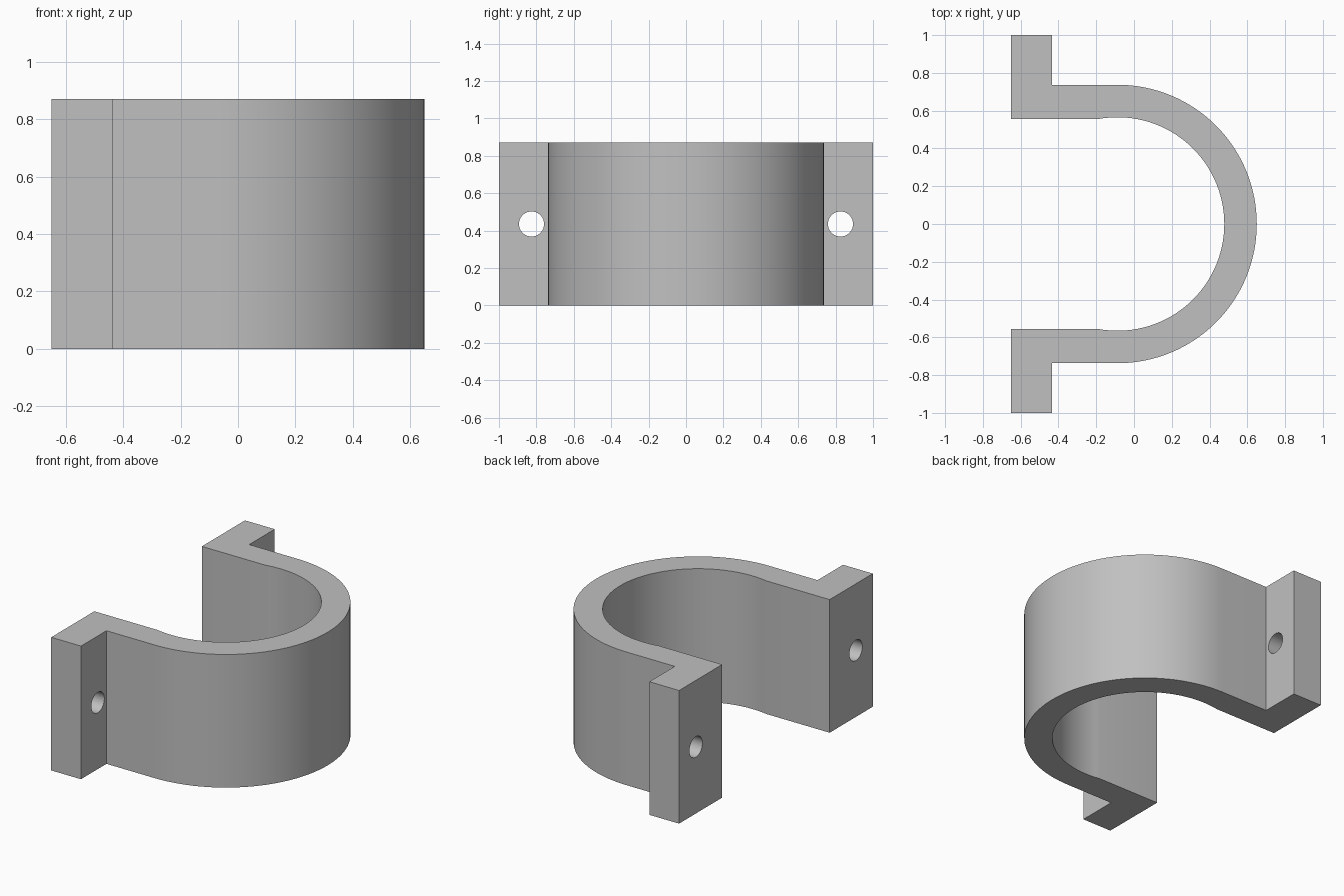
import bpy, bmesh, math

HEIGHT = 0.87
CENTRE_X = -0.087
OUTER, INNER = 0.737, 0.565
BACK_X, FLANGE_X = -0.65, -0.435
LIP_Y = 0.555
STEPS = 64

cube = bpy.data.objects.get("Cube")
if cube:
    bpy.data.objects.remove(cube, do_unlink=True)

grey = bpy.data.materials.new("plain grey")
grey.use_nodes = True
colour = (0.53, 0.53, 0.53, 1)
grey.diffuse_color = colour
grey.node_tree.nodes["Principled BSDF"].inputs["Base Color"].default_value = colour


def arc(radius, start, end):
    """Points on the band's arc, from one angle to the other."""
    angles = [start + (end - start) * i / STEPS for i in range(STEPS + 1)]
    return [(CENTRE_X + radius * math.cos(a), radius * math.sin(a)) for a in angles]


# Clamp outline: outer band, two flanges and inner band
inner_end = math.pi - math.asin(LIP_Y / INNER)
outline = [(BACK_X, -LIP_Y), (BACK_X, -1), (FLANGE_X, -1), (FLANGE_X, -OUTER)]
outline += arc(OUTER, -math.pi / 2, math.pi / 2)
outline += [(FLANGE_X, OUTER), (FLANGE_X, 1), (BACK_X, 1), (BACK_X, LIP_Y)]
outline += arc(INNER, inner_end, -inner_end)

bm = bmesh.new()
base = bm.faces.new([bm.verts.new((x, y, 0)) for x, y in outline])
top = bmesh.ops.extrude_face_region(bm, geom=[base])["geom"]
bmesh.ops.translate(bm, vec=(0, 0, HEIGHT),
                    verts=[v for v in top if isinstance(v, bmesh.types.BMVert)])
bmesh.ops.recalc_face_normals(bm, faces=bm.faces)
mesh = bpy.data.meshes.new("clamp_band")
bm.to_mesh(mesh)
bm.free()
mesh.materials.append(grey)
clamp = bpy.data.objects.new("clamp_band", mesh)
bpy.context.collection.objects.link(clamp)

# Bolt holes through the flanges
for side, name in ((-1, "front"), (1, "back")):
    bpy.ops.mesh.primitive_cylinder_add(
        vertices=48, radius=0.067, depth=0.5, rotation=(0, math.pi / 2, 0),
        location=((BACK_X + FLANGE_X) / 2, side * 0.826, HEIGHT / 2))
    cutter = bpy.context.object
    cutter.name = name + "_bolt_hole_cutter"
    cutter.data.materials.append(grey)
    cutter.hide_render = True
    cutter.hide_set(True)
    cut = clamp.modifiers.new(name + " bolt hole", "BOOLEAN")
    cut.object = cutter
    cut.operation = "DIFFERENCE"
    cut.solver = "EXACT"

# Apply the cuts, then smooth the curved walls
bpy.ops.object.select_all(action="DESELECT")
clamp.select_set(True)
bpy.context.view_layer.objects.active = clamp
for cut in list(clamp.modifiers):
    bpy.ops.object.modifier_apply(modifier=cut.name)
for helper in [o for o in bpy.data.objects if o.name.endswith("_cutter")]:
    bpy.data.objects.remove(helper, do_unlink=True)
bpy.ops.object.shade_smooth_by_angle(angle=math.radians(30))
